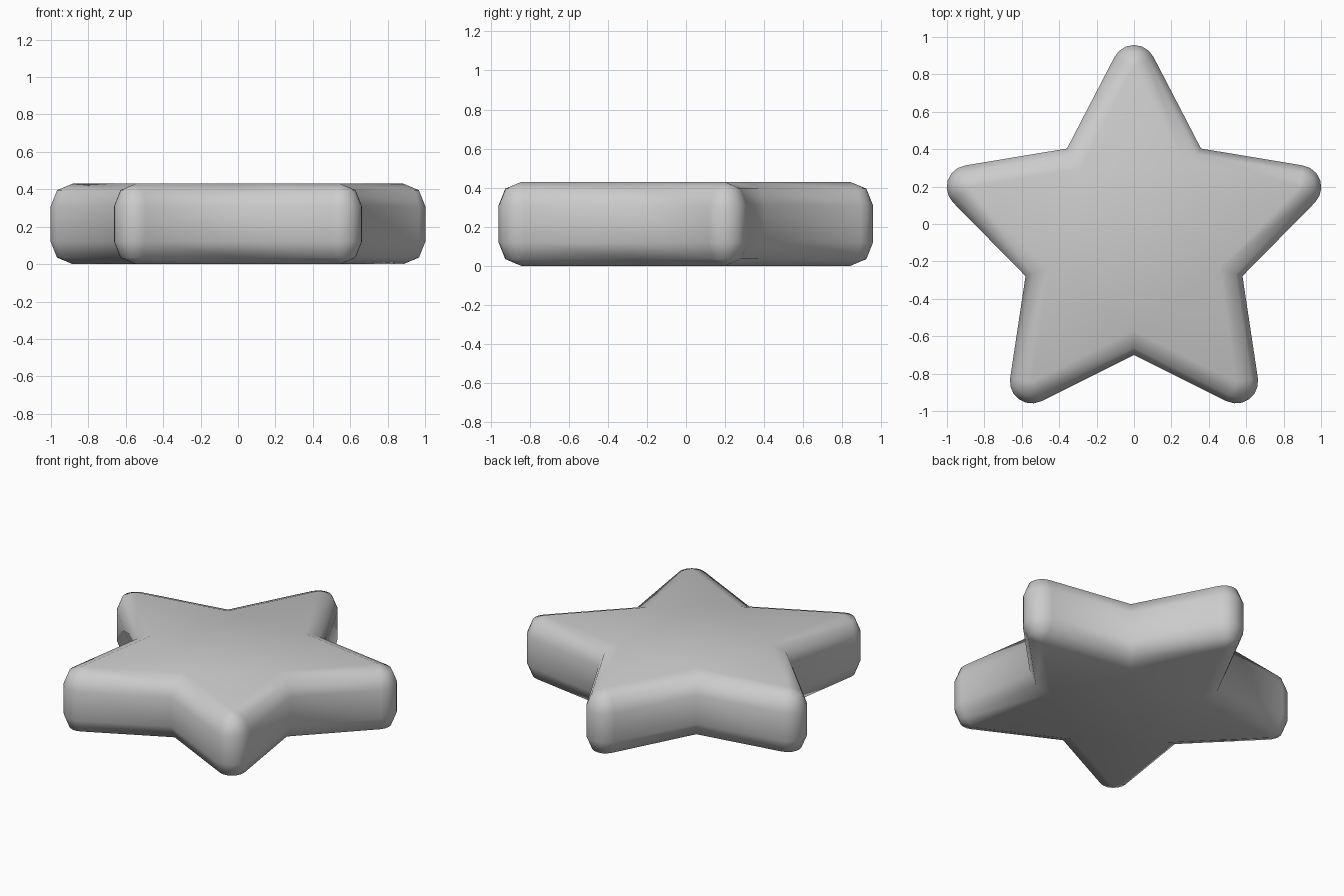
import bpy, bmesh
from math import sin, cos, pi, atan2

if "Cube" in bpy.data.objects:
    bpy.data.objects.remove(bpy.data.objects["Cube"])

CY = -0.09                 # centre of the five-fold outline
TIP, VALLEY = 0.93, 0.479  # sharp inner star, before rounding
RIM = 0.117                # width of the rounded rim
SEG = 6                    # segments around each point

# direction of the outward normal along a point's side
dx, dy = VALLEY * sin(pi / 5), VALLEY * cos(pi / 5) - TIP
spread = atan2(-dy, dx)
miter = cos(spread - pi / 5)

# rim section: outward offset, height
profile = [(0, 0), (0.083, 0.035), (RIM, 0.12),
           (RIM, 0.31), (0.083, 0.395), (0, 0.43)]


def ring(bm, off, z):
    """Star outline swept outward by off, with round points and sharp valleys."""
    verts = []
    for i in range(5):
        a = 2 * pi * i / 5
        for k in range(SEG + 1):
            t = a + spread * (2 * k / SEG - 1)
            verts.append(bm.verts.new((TIP * sin(a) + off * sin(t),
                                       CY + TIP * cos(a) + off * cos(t), z)))
        b, r = a + pi / 5, VALLEY + off / miter
        verts.append(bm.verts.new((r * sin(b), CY + r * cos(b), z)))
    return verts


# pillow-edged star body
bm = bmesh.new()
rings = [ring(bm, o, z) for o, z in profile]
for lo, hi in zip(rings, rings[1:]):
    n = len(lo)
    for i in range(n):
        j = (i + 1) % n
        bm.faces.new((lo[i], lo[j], hi[j], hi[i]))
bmesh.ops.remove_doubles(bm, verts=bm.verts[:], dist=1e-4)

# flat top and bottom
edges = [e for e in bm.edges if e.is_boundary]
bmesh.ops.holes_fill(bm, edges=edges, sides=0)
bmesh.ops.recalc_face_normals(bm, faces=bm.faces[:])
for f in bm.faces:
    f.smooth = True

mesh = bpy.data.meshes.new("star")
bm.to_mesh(mesh)
bm.free()
star = bpy.data.objects.new("star", mesh)
bpy.context.collection.objects.link(star)
